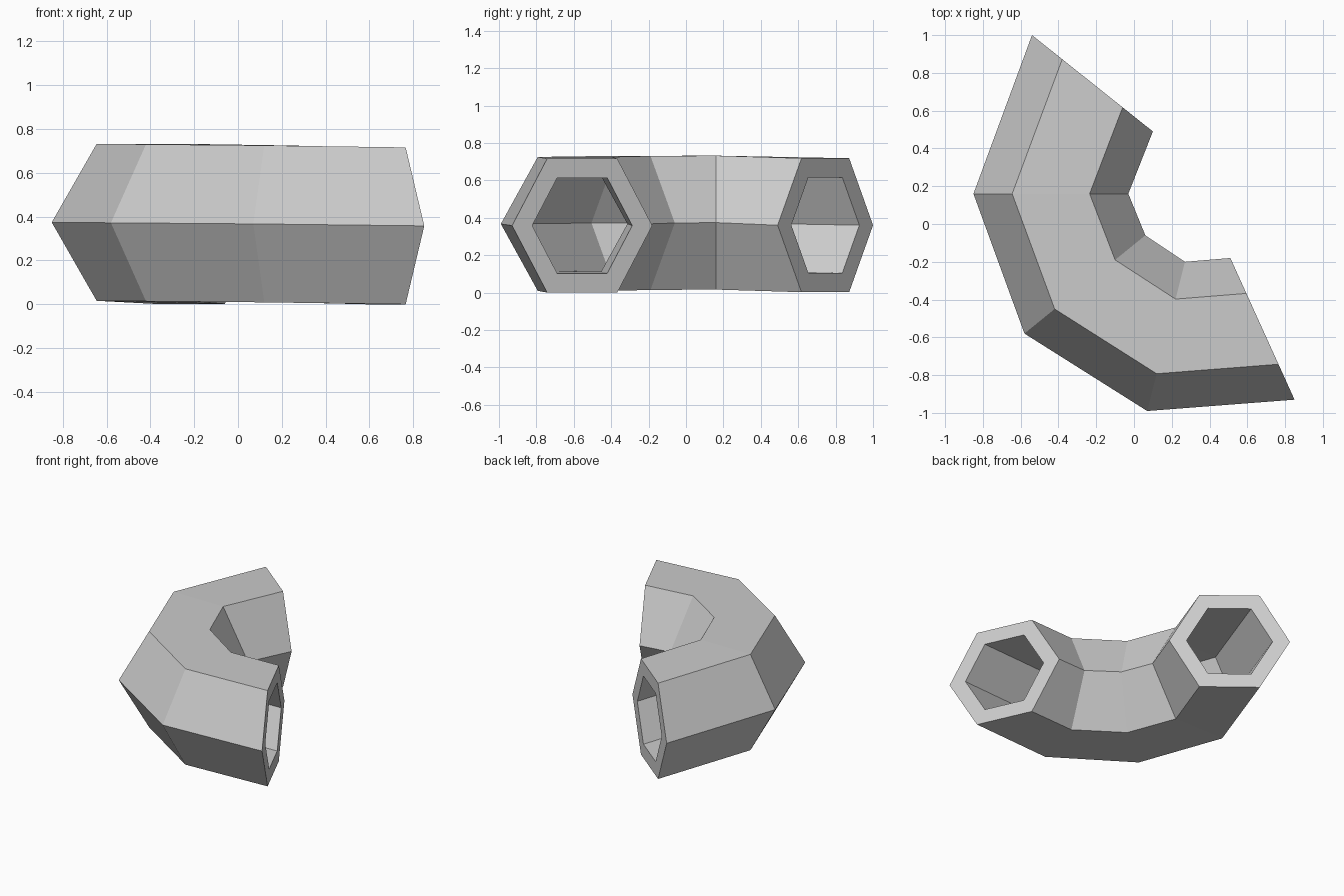
import bpy, bmesh
from mathutils import Vector

if "Cube" in bpy.data.objects:
    bpy.data.objects.remove(bpy.data.objects["Cube"])

# Pipe bend stations: outer and inner edge in plan (x, y), and centre height
stations = [
    ((-0.54, 1.00), (0.10, 0.49), 0.362),
    ((-0.85, 0.16), (-0.03, 0.16), 0.376),
    ((-0.58, -0.58), (0.06, -0.06), 0.374),
    ((0.07, -0.99), (0.27, -0.20), 0.369),
    ((0.85, -0.93), (0.51, -0.18), 0.360),
]
HALF_H = 0.358
HOLE = 0.713
# Hexagon section: (across, up)
section = [(1, 0), (0.5, 1), (-0.5, 1), (-1, 0), (-0.5, -1), (0.5, -1)]

bm = bmesh.new()


def ring(station, scale):
    a, b, z = station
    a, b = Vector((*a, z)), Vector((*b, z))
    mid, half = (a + b) / 2, (a - b) / 2
    return [bm.verts.new(mid + half * u * scale + Vector((0, 0, HALF_H * v * scale)))
            for u, v in section]


def bridge(r, s):
    for i in range(6):
        j = (i + 1) % 6
        bm.faces.new((r[i], r[j], s[j], s[i]))


# Outer wall, inner bore and the two end rims form one closed loop of rings
outer = [ring(s, 1) for s in stations]
inner = [ring(s, HOLE) for s in reversed(stations)]
loop = outer + inner
for k in range(len(loop)):
    bridge(loop[k], loop[(k + 1) % len(loop)])
bmesh.ops.recalc_face_normals(bm, faces=bm.faces)
lowest = min(v.co.z for v in bm.verts)
bmesh.ops.translate(bm, verts=bm.verts, vec=(0, 0, -lowest))

mesh = bpy.data.meshes.new("pipe_bend")
bm.to_mesh(mesh)
bm.free()
grey = bpy.data.materials.new("light grey")
grey.diffuse_color = (0.6, 0.6, 0.6, 1)
grey.use_nodes = True
grey.node_tree.nodes["Principled BSDF"].inputs["Base Color"].default_value = grey.diffuse_color
mesh.materials.append(grey)
bpy.context.collection.objects.link(bpy.data.objects.new("pipe_bend", mesh))
